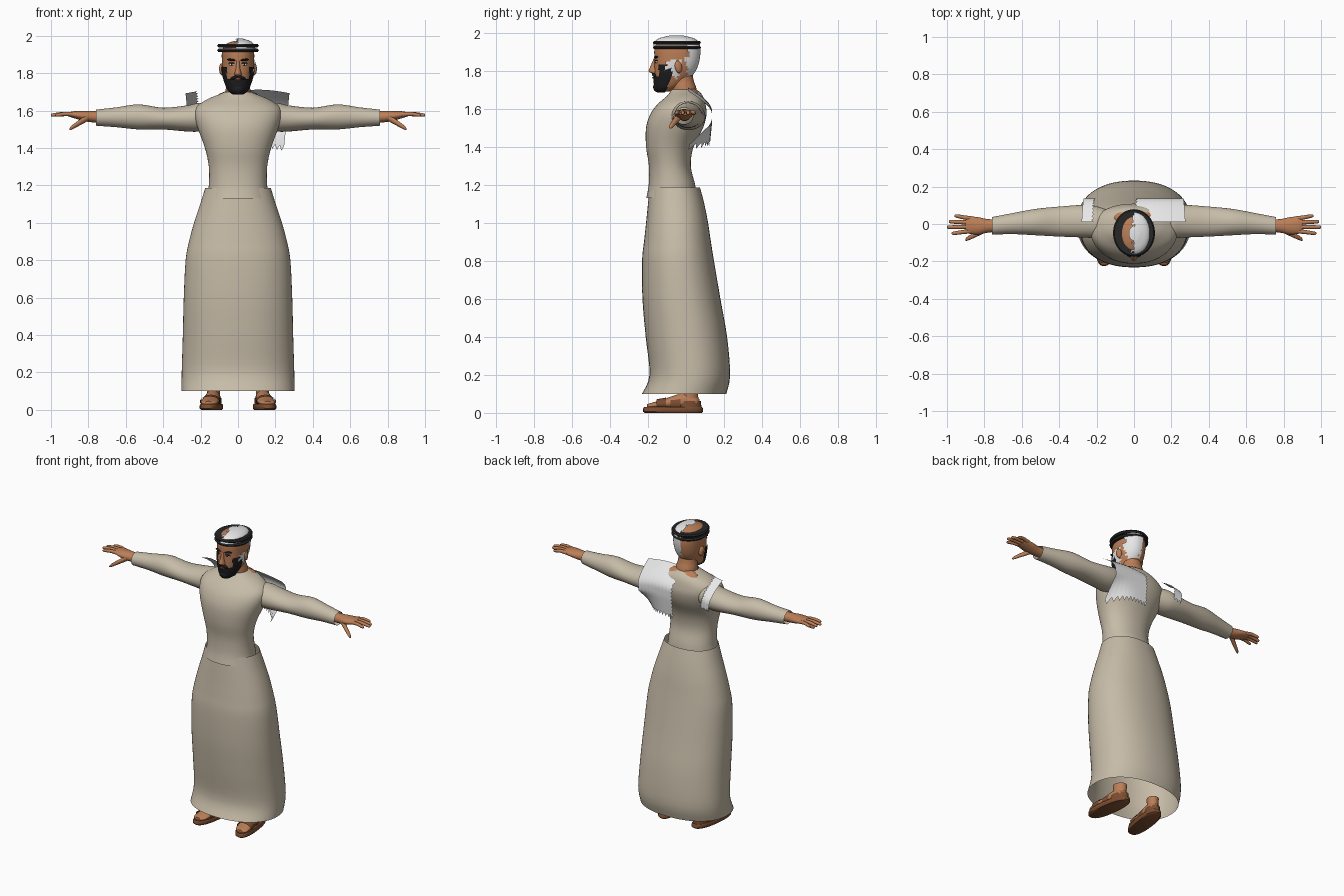
import bpy, bmesh, random
from math import sin, cos, pi, copysign, radians
from mathutils import Vector, Euler

random.seed(4)
if "Cube" in bpy.data.objects:
    bpy.data.objects.remove(bpy.data.objects["Cube"])


def material(name, rgb):
    m = bpy.data.materials.new(name)
    m.use_nodes = True
    m.diffuse_color = (*rgb, 1)
    m.node_tree.nodes["Principled BSDF"].inputs["Base Color"].default_value = (*rgb, 1)
    return m


CLOTH = material("beige cloth", (0.57, 0.50, 0.39))
SKIN = material("skin", (0.50, 0.21, 0.095))
BLACK = material("black hair", (0.012, 0.012, 0.014))
CORD = material("black cord", (0.02, 0.02, 0.022))
WHITE = material("white cloth", (0.80, 0.80, 0.80))
LEATHER = material("brown leather", (0.20, 0.075, 0.03))
LIP = material("lips", (0.30, 0.09, 0.06))


def finish(name, bm, mat, mirror=False, angle=45):
    bmesh.ops.recalc_face_normals(bm, faces=bm.faces)
    me = bpy.data.meshes.new(name)
    bm.to_mesh(me)
    bm.free()
    me.materials.append(mat)
    me.shade_smooth()
    me.set_sharp_from_angle(angle=radians(angle))
    ob = bpy.data.objects.new(name, me)
    bpy.context.collection.objects.link(ob)
    if mirror:
        ob.modifiers.new("Mirror", 'MIRROR')
    return ob


def spline(rings, k):
    """Catmull-Rom interpolation between ring descriptions."""
    out = []
    for i in range(len(rings) - 1):
        a, b, c, d = (Vector(rings[min(max(j, 0), len(rings) - 1)]) for j in range(i - 1, i + 3))
        for s in range(k):
            t = s / k
            out.append(b + (c - a) * t / 2 + (2 * a - 5 * b + 4 * c - d) * t * t / 2
                       + (3 * b - a - 3 * c + d) * t ** 3 / 2)
    return out + [Vector(rings[-1])]


def loft(name, rings, mat, axis='z', n=32, k=4, power=2.0, caps=True,
         keep=None, mirror=False, move=None):
    """Skin superellipse rings (position, centre u, centre v, radius u, radius v)."""
    bm = bmesh.new()
    loops = []
    for t, cu, cv, ru, rv in spline(rings, k):
        loop = []
        for i in range(n):
            c, s = cos(2 * pi * i / n), sin(2 * pi * i / n)
            u = cu + ru * copysign(abs(c) ** (2 / power), c)
            v = cv + rv * copysign(abs(s) ** (2 / power), s)
            co = Vector({'z': (u, v, t), 'x': (t, u, v), 'y': (u, t, v)}[axis])
            loop.append(bm.verts.new(move(co) if move else co))
        loops.append(loop)
    for a, b in zip(loops, loops[1:]):
        for i in range(n):
            j = (i + 1) % n
            bm.faces.new((a[i], a[j], b[j], b[i]))
    if caps:
        bm.faces.new(loops[0])
        bm.faces.new(loops[-1])
    if keep:
        drop = [f for f in bm.faces if not keep(f.calc_center_median())]
        bmesh.ops.delete(bm, geom=drop, context='FACES')
    return finish(name, bm, mat, mirror)


def ball(name, loc, size, mat, rot=(0, 0, 0), mirror=False):
    bm = bmesh.new()
    bmesh.ops.create_uvsphere(bm, u_segments=16, v_segments=10, radius=1)
    turn = Euler(rot).to_matrix()
    for v in bm.verts:
        v.co = turn @ (v.co * Vector(size)) + Vector(loc)
    return finish(name, bm, mat, mirror)


# Robe: open skirt and fitted top with its hem over the skirt
loft("skirt", [(0.1, 0, -.01, .302, .222), (0.2, 0, .02, .301, .212), (0.4, 0, .002, .295, .214),
               (0.6, 0, -.024, .29, .205), (0.8, 0, -.042, .28, .189), (0.9, 0, -.045, .262, .176),
               (1.0, 0, -.047, .235, .163), (1.1, 0, -.052, .202, .148), (1.185, 0, -.058, .176, .132)],
     CLOTH, n=64, power=2.2, caps=False)
loft("robe_top", [(1.13, 0, -.076, .166, .133), (1.2, 0, -.074, .156, .122), (1.3, 0, -.085, .156, .11),
                  (1.4, 0, -.085, .177, .125), (1.5, 0, -.06, .213, .15), (1.57, 0, -.04, .232, .148),
                  (1.62, 0, -.025, .222, .128), (1.66, 0, -.008, .165, .10),
                  (1.685, 0, -.005, .105, .08), (1.7, 0, -.01, .072, .066)],
     CLOTH, n=64, power=2.15, caps=False)
loft("sleeve", [(.1, 0, 1.57, .06, .06), (.2, .01, 1.565, .085, .076), (.27, .015, 1.558, .087, .07),
                (.4, .013, 1.557, .08, .058), (.53, .01, 1.566, .07, .067),
                (.65, .002, 1.564, .056, .053), (.76, -.01, 1.562, .047, .043)],
     CLOTH, axis='x', caps=False, mirror=True)

# Hands
loft("palm", [(.70, -.008, 1.565, .032, .03), (.78, -.01, 1.567, .036, .03), (.83, -.01, 1.572, .046, .026),
              (.88, -.006, 1.578, .046, .018), (.9, -.005, 1.579, .036, .012)],
     SKIN, axis='x', n=20, mirror=True)
for label, y0, y1, tip in (("little", .029, .043, .96), ("ring", .008, .012, .99),
                           ("middle", -.015, -.017, 1.0), ("index", -.037, -.05, .975)):
    loft(label + "_finger", [(.865, y0, 1.577, .012, .012), ((.865 + tip) / 2, (y0 + y1) / 2, 1.582, .011, .011),
                             (tip - .01, y1, 1.576, .009, .009), (tip, y1, 1.575, .004, .004)],
         SKIN, axis='x', n=12, mirror=True)
loft("thumb", [(.8, -.03, 1.565, .018, .02), (.845, -.055, 1.537, .015, .016),
               (.89, -.078, 1.508, .011, .011), (.902, -.085, 1.5, .004, .004)],
     SKIN, axis='x', n=12, mirror=True)

# Neck and head
loft("neck", [(1.6, 0, -.005, .07, .07), (1.7, 0, -.01, .067, .066), (1.75, 0, -.02, .06, .06),
              (1.82, 0, -.03, .058, .058)], SKIN)
ball("neck_base", (0, .035, 1.672), (.112, .048, .034), SKIN, rot=(-.5, 0, 0))
head = [(1.69, 0, -.115, .022, .03), (1.71, 0, -.1, .048, .058), (1.75, 0, -.075, .066, .09),
        (1.80, 0, -.058, .08, .108), (1.86, 0, -.05, .086, .116), (1.92, 0, -.05, .085, .115),
        (1.955, 0, -.05, .066, .09), (1.972, 0, -.05, .02, .03)]
loft("head", head, SKIN, n=48, power=2.1)
ball("ear", (.088, -.04, 1.82), (.012, .02, .032), SKIN, rot=(.2, 0, .3), mirror=True)
loft("nose", [(1.782, 0, -.155, .01, .012), (1.79, 0, -.165, .02, .024), (1.8, 0, -.168, .018, .028),
              (1.83, 0, -.162, .011, .022), (1.865, 0, -.155, .01, .014)], SKIN, n=16)


def shell(grow, lift=0):
    return [(z + lift, x, y, rx + grow, ry + grow) for z, x, y, rx, ry in head]


# Beard, brows, eyes and mouth
loft("beard", shell(.006, -.004), BLACK, n=72, k=8, power=2.1,
     keep=lambda c: c.y < -.075 - max(0, 1.76 - c.z) * .5
     and (c.z < 1.768 or (abs(c.x) > .06 and c.z < 1.835)))
ball("chin_beard", (0, -.145, 1.715), (.034, .028, .03), BLACK)
ball("moustache", (.018, -.168, 1.777), (.023, .011, .008), BLACK, rot=(0, .3, .25), mirror=True)
ball("mouth", (0, -.169, 1.763), (.018, .009, .005), LIP)
ball("brow", (.036, -.158, 1.871), (.025, .009, .006), BLACK, rot=(0, -.1, .3), mirror=True)
ball("eye_white", (.033, -.154, 1.846), (.015, .008, .007), WHITE, rot=(0, 0, .25), mirror=True)
ball("pupil", (.033, -.159, 1.846), (.006, .006, .006), BLACK, mirror=True)
ball("eyelid", (.034, -.157, 1.854), (.018, .008, .003), BLACK, rot=(0, 0, .25), mirror=True)

# Doubled head cord
for label, z in (("lower", 1.913), ("upper", 1.938)):
    loft(label + "_head_cord", [(z, 0, -.048, .062, .075), (z, 0, -.048, .105, .12), (z + .009, 0, -.048, .112, .127),
                                (z + .018, 0, -.048, .105, .12), (z + .018, 0, -.048, .062, .075),
                                (z, 0, -.048, .062, .075)], CORD, n=48, k=1, caps=False)


# Torn headscarf: remnants on the head and drapes behind the shoulders
def scarf_area(c):
    wobble = random.uniform(-.012, .012)
    crown = c.z > 1.935 and -.005 < c.x + wobble and c.y < .04
    nape = c.x > -.005 + wobble and c.y > .005 + wobble and c.z > 1.75 + wobble
    cheek = c.x > .04 and -.105 < c.y + wobble < -.035 and 1.765 < c.z + wobble < 1.86
    return crown or nape or cheek


loft("head_scarf", shell(.008, .012), WHITE, n=56, k=5, power=2.1, keep=scarf_area)


def drape(name, side, s0, s1, depth, cols, rows=24):
    bm = bmesh.new()
    grid = []
    for i in range(cols + 1):
        s = s0 + (s1 - s0) * i / cols
        ragged = 1 + (.08 if i % 2 else -.02)
        col = []
        for j in range(rows + 1):
            t = depth * ragged * j / rows
            x = .275 * s - .03 * t * s
            if i == 0:
                x += .012 * (j % 2)
            y = .01 + .127 * sin(min(1, t * 2.4) * pi / 2)
            y -= .14 * s ** 4 * max(0, t - .55) * 2 + .03 * max(0, t - .6)
            z = 1.705 - .012 * s - .3 * t + .012 * sin(pi * s)
            col.append(bm.verts.new((side * x, y, z)))
        grid.append(col)
    for a, b in zip(grid, grid[1:]):
        for j in range(rows):
            bm.faces.new((a[j], a[j + 1], b[j + 1], b[j]))
    finish(name, bm, WHITE, angle=60)


drape("left_scarf_drape", 1, 0.02, 1, 0.96, 20)
drape("right_scarf_drape", -1, 0.78, 1.02, 0.55, 5)


# Feet and sandals, toes turned out a little
def toe_out(co):
    return Vector((co.x - .12 * (co.y + .07), co.y, co.z))


def sandal(name, rings, mat, **kw):
    loft(name, rings, mat, mirror=True, move=toe_out, **kw)


sandal("sole", [(0, .142, -.068, .052, .15), (.006, .142, -.068, .058, .157), (.024, .142, -.068, .058, .157),
                (.03, .142, -.068, .054, .152)], LEATHER, k=1, power=2.4)
sandal("foot", [(-.205, .142, .036, .02, .01), (-.185, .142, .038, .042, .014), (-.13, .142, .045, .046, .022),
                (-.07, .142, .055, .042, .034), (0, .142, .062, .038, .045), (.05, .142, .055, .036, .035),
                (.072, .142, .05, .018, .02)], SKIN, axis='y')
sandal("ankle", [(.05, .142, .022, .036, .046), (.09, .142, .022, .035, .042), (.13, .142, .022, .038, .044)], SKIN)
for label, y, rx, rz in (("toe", -.13, .052, .031), ("instep", -.055, .047, .044)):
    sandal(label + "_strap", [(y - .026, .142, .045, rx, rz - .005), (y + .026, .142, .047, rx - .002, rz + .003)],
           LEATHER, axis='y', k=2, caps=False)
sandal("heel_strap", [(.03, .142, .015, .044, .066), (.062, .142, .015, .042, .064)], LEATHER, k=2, caps=False)
